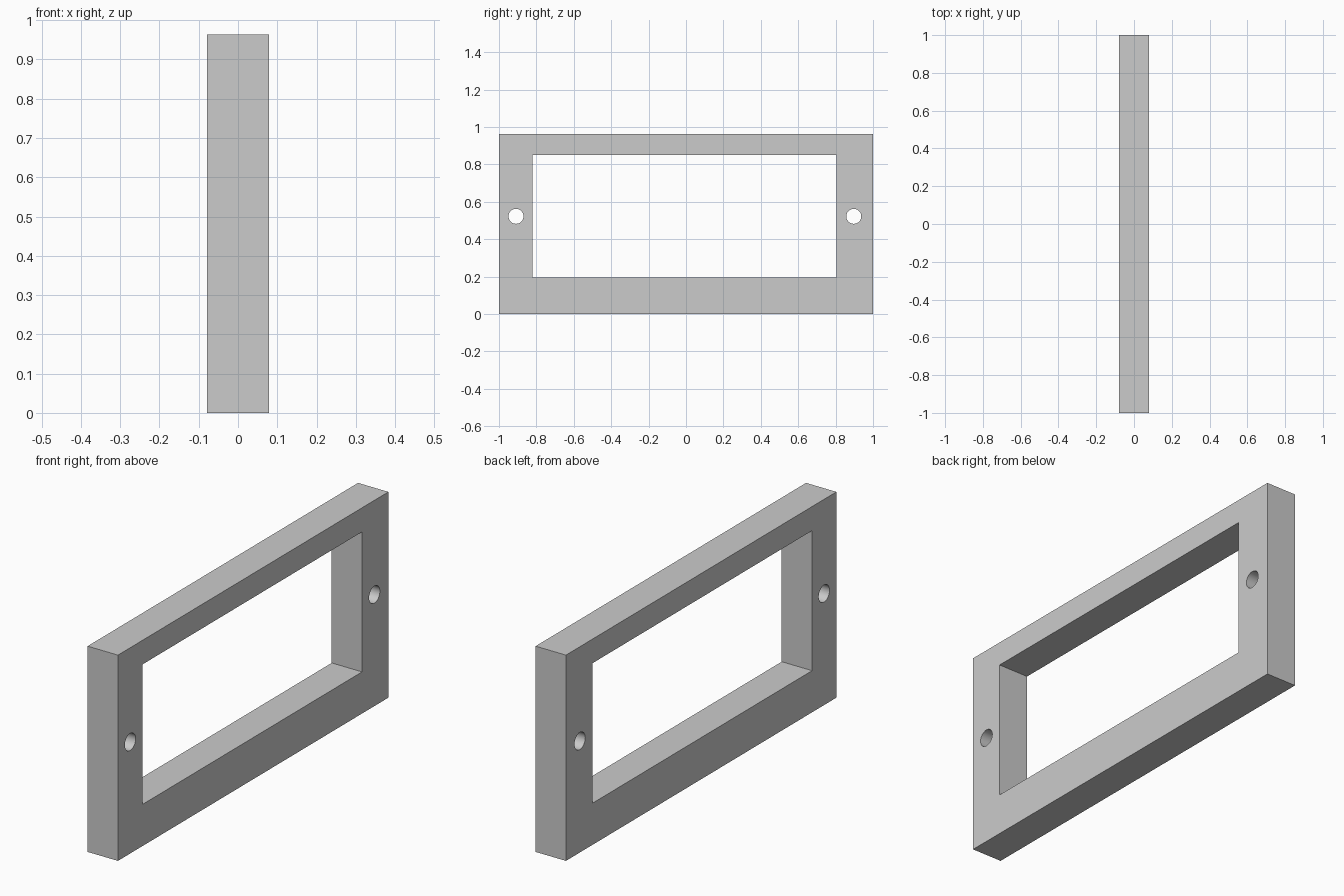
import bpy
from math import pi

if "Cube" in bpy.data.objects:
    bpy.data.objects.remove(bpy.data.objects["Cube"])

DEPTH = 0.157


def box(name, x, y, z):
    """Box from (min, max) ranges on each axis."""
    bpy.ops.mesh.primitive_cube_add(size=1)
    ob = bpy.context.object
    ob.name = name
    ob.location = [(a + b) / 2 for a, b in (x, y, z)]
    ob.scale = [b - a for a, b in (x, y, z)]
    bpy.ops.object.transform_apply(location=True, rotation=False, scale=True)
    return ob


def cut(target, cutter):
    mod = target.modifiers.new(cutter.name, 'BOOLEAN')
    mod.operation = 'DIFFERENCE'
    mod.solver = 'EXACT'
    mod.object = cutter
    bpy.context.view_layer.objects.active = target
    bpy.ops.object.modifier_apply(modifier=mod.name)
    bpy.data.objects.remove(cutter)


# Rectangular frame body
frame = box("frame", (-DEPTH / 2, DEPTH / 2), (-1, 1), (0, 0.963))

# Window opening, slightly off-centre
cut(frame, box("opening_cutter", (-0.5, 0.5), (-0.82, 0.805), (0.195, 0.85)))

# Mounting hole through each side post
for y in (-0.909, 0.897):
    bpy.ops.mesh.primitive_cylinder_add(vertices=32, radius=0.04, depth=1,
                                        location=(0, y, 0.522), rotation=(0, pi / 2, 0))
    hole = bpy.context.object
    hole.name = "hole_cutter"
    cut(frame, hole)

# Smooth hole walls, crisp frame edges
bpy.ops.object.select_all(action='DESELECT')
frame.select_set(True)
bpy.context.view_layer.objects.active = frame
bpy.ops.object.shade_smooth_by_angle(angle=pi / 6)
